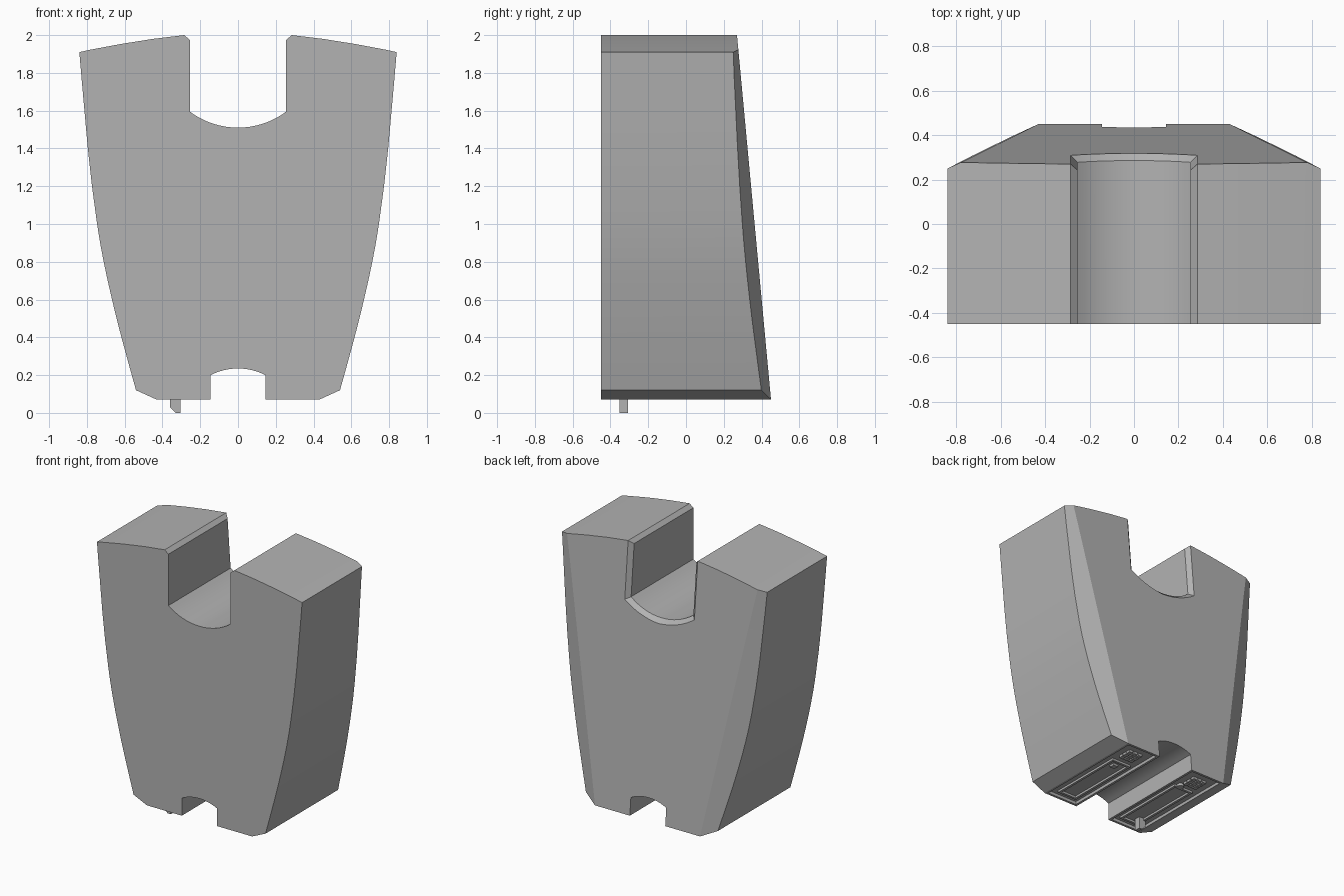
import bpy, bmesh, math
from mathutils import Vector

if "Cube" in bpy.data.objects:
    bpy.data.objects.remove(bpy.data.objects["Cube"], do_unlink=True)

grey = bpy.data.materials.new("plain grey")
grey.use_nodes = True
grey.diffuse_color = (0.45, 0.45, 0.45, 1)
grey.node_tree.nodes["Principled BSDF"].inputs["Base Color"].default_value = (0.45, 0.45, 0.45, 1)

FRONT, FOOT, BEVEL = -0.45, 0.07, 0.03


def finish(bm, name, smooth=False):
    bmesh.ops.recalc_face_normals(bm, faces=bm.faces)
    mesh = bpy.data.meshes.new(name)
    bm.to_mesh(mesh)
    bm.free()
    mesh.materials.append(grey)
    ob = bpy.data.objects.new(name, mesh)
    bpy.context.collection.objects.link(ob)
    if smooth:
        bpy.ops.object.select_all(action="DESELECT")
        ob.select_set(True)
        bpy.context.view_layer.objects.active = ob
        bpy.ops.object.shade_smooth_by_angle(angle=math.radians(14))
    return ob


def box(bm, x0, x1, y0, y1, z0, z1):
    ret = bmesh.ops.create_cube(bm, size=1)
    for v in ret["verts"]:
        v.co = ((x0 + x1) / 2 + v.co.x * (x1 - x0),
                (y0 + y1) / 2 + v.co.y * (y1 - y0),
                (z0 + z1) / 2 + v.co.z * (z1 - z0))


def back_y(z):
    return 0.45 - 0.0933 * (z - FOOT)


def facet_x(z):
    return 0.43 + 0.188 * (z - FOOT)


def arc(half, edge_z, mid_z, steps):
    """Circular arc from x=0 to x=half, with the arc centre on x=0."""
    sag = abs(edge_z - mid_z)
    r = (half * half + sag * sag) / (2 * sag)
    s = 1 if edge_z > mid_z else -1
    total = math.asin(half / r)
    return [(r * math.sin(total * i / steps),
             mid_z + s * r * (1 - math.cos(total * i / steps))) for i in range(steps + 1)]


# Half outline: each entry holds x, z, y of the rear edge, and x, z on the rear plane
half = []


def plain(x, z):
    half.append((x, z, back_y(z), x, z))


for x, z in arc(0.145, 0.2, 0.235, 6):
    plain(x, z)
plain(0.145, FOOT)
plain(0.43, FOOT)
sides = [(0.54, 0.12), (0.579, 0.26), (0.617, 0.4), (0.643, 0.5), (0.667, 0.6),
         (0.69, 0.7), (0.711, 0.8), (0.73, 0.9), (0.746, 1.0), (0.773, 1.2),
         (0.795, 1.4), (0.813, 1.6), (0.828, 1.77)]
for x, z in sides:
    half.append((x, z, back_y(z) - 0.46 * (x - facet_x(z)), facet_x(z), z))
half.append((0.84, 1.91, 0.25, 0.78, 1.923))
for x, z in [(0.78, 1.923), (0.62, 1.953), (0.45, 1.98), (0.285, 2.0)]:
    plain(x, z)
half.append((0.255, 1.975, back_y(1.975) - BEVEL, 0.285, 2.0))
saddle = arc(0.255, 1.595, 1.51, 8)
for x, z in reversed(saddle):
    k = x / 0.255
    half.append((x, z, back_y(z) - BEVEL, x + BEVEL * k, z - BEVEL * (1 - 0.5 * k)))

outline = half + [(-x, z, y, -bx, bz) for x, z, y, bx, bz in half[-2:0:-1]]

# Body: three rings lofted from the front face to the sloping rear face
bm = bmesh.new()
rings = [[bm.verts.new((x, FRONT, z)) for x, z, y, bx, bz in outline],
         [bm.verts.new((x, y, z)) for x, z, y, bx, bz in outline],
         [bm.verts.new((bx, back_y(bz), bz)) for x, z, y, bx, bz in outline]]
n = len(outline)
for a, b in zip(rings, rings[1:]):
    for i in range(n):
        j = (i + 1) % n
        bm.faces.new((a[i], a[j], b[j], b[i]))
bm.faces.new(rings[0])
bm.faces.new(rings[2])
bmesh.ops.remove_doubles(bm, verts=bm.verts, dist=0.0005)
bmesh.ops.recalc_face_normals(bm, faces=bm.faces)

# Sunken panel under each foot
soles = [f for f in bm.faces if f.normal.z < -0.95 and f.calc_center_median().z < FOOT + 0.005]
bmesh.ops.inset_individual(bm, faces=soles, thickness=0.025)
bmesh.ops.inset_individual(bm, faces=soles, thickness=0.004, depth=-0.02)
finish(bm, "body", smooth=True)

# Raised fittings on the sole panels
TOP = FOOT + 0.021
for side, name in ((1, "left"), (-1, "right")):
    bm = bmesh.new()
    lo, hi, y0, y1, w = 0.2, 0.36, -0.39, 0.2, 0.018
    for x0, x1, a, b in ((lo, lo + w, y0, y1), (hi - w, hi, y0, y1),
                         (lo + w, hi - w, y0, y0 + w), (lo + w, hi - w, y1 - w, y1)):
        box(bm, *sorted((side * x0, side * x1)), a, b, FOOT + 0.004, TOP)
    finish(bm, name + "_sole_frame")

    bm = bmesh.new()
    for i in range(3):
        for j in range(3):
            cx, cy = side * (0.25 + 0.04 * i), 0.27 + 0.04 * j
            box(bm, cx - 0.016, cx + 0.016, cy - 0.016, cy + 0.016, FOOT + 0.002, TOP)
    finish(bm, name + "_sole_grid")

bm = bmesh.new()
box(bm, 0.27, 0.31, 0.11, 0.15, FOOT + 0.004, TOP)
finish(bm, "left_sole_button")

bm = bmesh.new()
bmesh.ops.create_cone(bm, cap_ends=True, segments=16, radius1=0.025, radius2=0.025, depth=0.02)
bmesh.ops.translate(bm, verts=bm.verts, vec=(-0.24, 0.215, FOOT + 0.012))
finish(bm, "right_sole_button")

# Small chamfered peg under the right foot
bm = bmesh.new()
peg = [(-0.36, TOP), (-0.36, 0.03), (-0.33, 0.0), (-0.305, 0.0), (-0.305, TOP)]
base = bm.faces.new([bm.verts.new((x, -0.352, z)) for x, z in peg])
ext = bmesh.ops.extrude_face_region(bm, geom=[base])
bmesh.ops.translate(bm, verts=[g for g in ext["geom"] if isinstance(g, bmesh.types.BMVert)],
                    vec=Vector((0, 0.046, 0)))
finish(bm, "peg")
